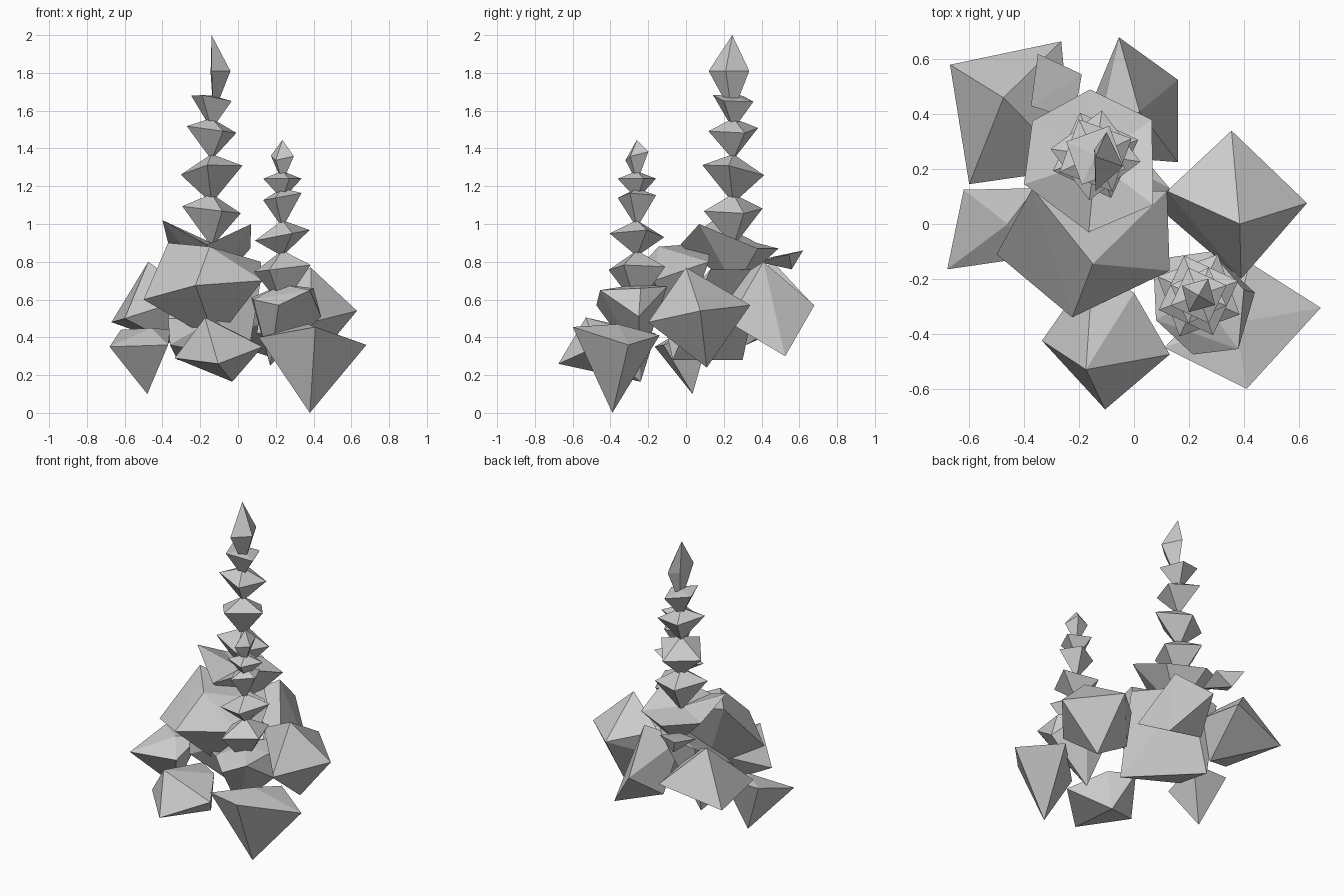
import bpy, bmesh, math


def finish(bm, name):
    bmesh.ops.recalc_face_normals(bm, faces=bm.faces[:])
    me = bpy.data.meshes.new(name)
    bm.to_mesh(me)
    bm.free()
    bpy.context.collection.objects.link(bpy.data.objects.new(name, me))


def shard(name, *points):
    """Faceted crystal: convex hull of a few corner points."""
    bm = bmesh.new()
    for p in points:
        bm.verts.new(p)
    res = bmesh.ops.convex_hull(bm, input=bm.verts[:])
    junk = {g for g in res["geom_interior"] + res["geom_unused"] if isinstance(g, bmesh.types.BMVert)}
    bmesh.ops.delete(bm, geom=list(junk), context='VERTS')
    finish(bm, name)


def cup(name, bottom, hub, *ring):
    """Rim of points joined to a lower tip and a sunken hub."""
    bm = bmesh.new()
    lo, hi = bm.verts.new(bottom), bm.verts.new(hub)
    rim = [bm.verts.new(p) for p in ring]
    for a, b in zip(rim, rim[1:] + rim[:1]):
        bm.faces.new((a, b, hi))
        bm.faces.new((b, a, lo))
    finish(bm, name)


def gem(name, x, y, bottom, mid, top, r, turn, tilt_x, tilt_y):
    """Four-sided bipyramid with a slightly tilted girdle."""
    ring = []
    for i in range(4):
        a = math.radians(turn + 90 * i)
        ring.append((x + r * math.cos(a), y + r * math.sin(a),
                     mid + tilt_x * math.cos(a) + tilt_y * math.sin(a)))
    shard(name, (x, y, bottom), (x, y, top), *ring)


# tall stack of gems: bottom, girdle, top, radius, turn, tilts
tall = [
    (0.88, 1.075, 1.16, 0.165, 20, -0.02, 0.0),
    (1.11, 1.285, 1.37, 0.165, -8, 0.02, -0.03),
    (1.34, 1.50, 1.56, 0.145, 25, -0.02, 0.0),
    (1.50, 1.665, 1.68, 0.118, 65, -0.02, -0.01),
]
for i, row in enumerate(tall):
    gem(f"tall_stack_gem_{i + 1}", -0.14, 0.25, *row)
shard("tall_tip", (-0.14, 0.245, 2.0), (-0.10, 0.335, 1.81), (-0.04, 0.21, 1.81),
      (-0.14, 0.12, 1.81), (-0.145, 0.27, 1.8), (-0.13, 0.245, 1.58))
# wide collar under the tall stack
cup("tall_collar", (-0.12, 0.26, 0.66), (-0.14, 0.23, 0.90),
    (-0.40, 0.145, 1.02), (-0.165, -0.03, 0.89), (0.07, 0.07, 1.0),
    (0.065, 0.38, 0.87), (-0.16, 0.49, 0.87), (-0.37, 0.375, 0.90))

# short stack of gems
short = [
    (0.56, 0.765, 0.86, 0.165, 65, 0.02, 0.0),
    (0.83, 0.94, 1.02, 0.154, 20, 0.03, 0.0),
    (0.98, 1.145, 1.19, 0.108, 70, 0.02, 0.0),
    (1.13, 1.24, 1.28, 0.108, 20, 0.0, 0.0),
    (1.22, 1.36, 1.445, 0.07, 60, 0.01, 0.02),
]
for i, row in enumerate(short):
    gem(f"short_stack_gem_{i + 1}", 0.235, -0.26, *row)
# blocky shard carrying the short stack
shard("short_stack_base", (0.08, -0.35, 0.60), (0.215, -0.475, 0.57), (0.38, -0.455, 0.65),
      (0.40, -0.24, 0.66), (0.44, -0.25, 0.51), (0.28, -0.10, 0.67), (0.07, -0.13, 0.61),
      (0.17, -0.24, 0.25), (0.235, -0.26, 0.68))

# large shards around the base
shard("front_upper_shard", (-0.5, -0.11, 0.60), (-0.15, -0.145, 0.88), (0.13, -0.17, 0.70),
      (-0.225, -0.34, 0.675), (-0.37, 0.13, 0.90), (0.12, 0.12, 0.80), (-0.12, -0.03, 0.38))
shard("left_low_shard", (-0.68, -0.165, 0.35), (-0.62, 0.125, 0.44), (-0.36, 0.13, 0.44),
      (-0.37, -0.12, 0.36), (-0.48, 0.035, 0.10), (-0.46, 0.0, 0.45))
shard("back_left_shard", (-0.67, 0.58, 0.48), (-0.265, 0.665, 0.58), (-0.475, 0.46, 0.80),
      (-0.60, 0.145, 0.50), (-0.22, 0.2, 0.62), (-0.33, 0.32, 0.36))
shard("back_shard", (-0.055, 0.68, 0.57), (0.16, 0.525, 0.30), (0.16, 0.225, 0.48),
      (0.02, 0.41, 0.80), (-0.15, 0.25, 0.70), (-0.15, 0.45, 0.40))
shard("right_shard", (0.385, 0.0, 0.77), (0.63, 0.076, 0.54), (0.355, 0.34, 0.57),
      (0.39, -0.20, 0.48), (0.12, 0.12, 0.62), (0.10, 0.05, 0.42), (0.38, 0.11, 0.24))
shard("front_right_shard", (0.68, -0.305, 0.36), (0.41, -0.60, 0.455), (0.11, -0.45, 0.40),
      (0.42, -0.14, 0.41), (0.38, -0.39, 0.0), (0.37, -0.36, 0.47))
shard("front_low_shard", (-0.175, -0.53, 0.505), (-0.335, -0.425, 0.29), (-0.105, -0.675, 0.26),
      (0.13, -0.475, 0.35), (0.0, -0.25, 0.42), (-0.15, -0.16, 0.42), (-0.03, -0.24, 0.165))
shard("back_small_shard", (-0.35, 0.62, 0.86), (-0.19, 0.545, 0.84), (-0.375, 0.43, 0.82),
      (-0.30, 0.56, 0.76), (-0.22, 0.38, 0.80))

# central core: broad face sloping down from the back right
shard("core", (0.05, -0.07, 0.28), (-0.32, 0.30, 0.28), (0.13, 0.13, 0.76), (-0.10, 0.40, 0.76),
      (-0.33, 0.38, 0.72), (-0.37, 0.03, 0.50), (-0.36, 0.0, 0.36), (-0.12, -0.12, 0.50))
